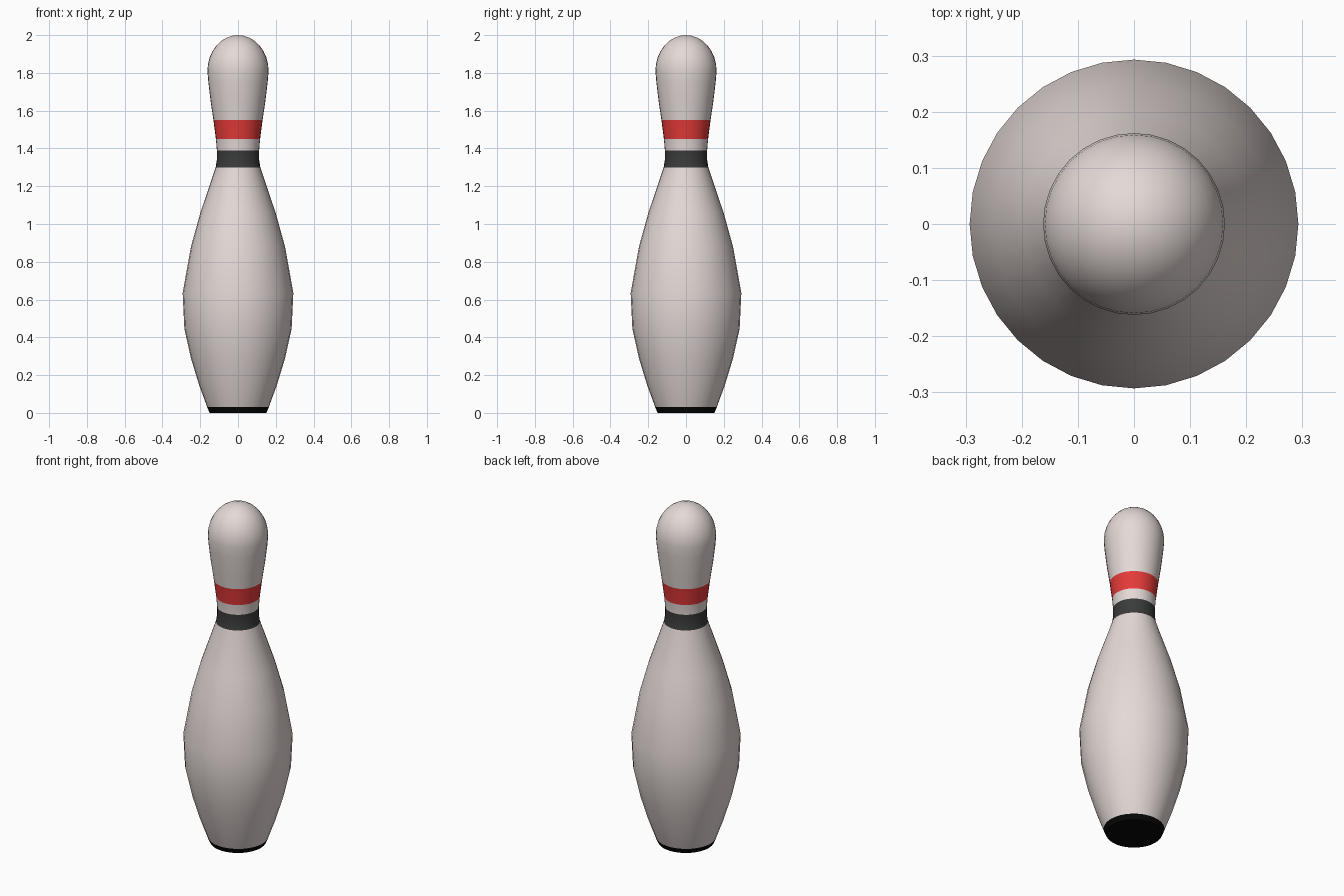
import bpy, bmesh, math

if "Cube" in bpy.data.objects:
    bpy.data.objects.remove(bpy.data.objects["Cube"])

def material(name, rgb):
    m = bpy.data.materials.new(name)
    m.diffuse_color = (*rgb, 1)
    m.use_nodes = True
    m.node_tree.nodes["Principled BSDF"].inputs["Base Color"].default_value = m.diffuse_color
    return m

mats = [material("ivory", (0.78, 0.70, 0.68)),
        material("red", (0.78, 0.043, 0.041)),
        material("charcoal", (0.042, 0.043, 0.043)),
        material("black", (0.002, 0.002, 0.002))]

# Side profile: radius, height
profile = [(0.15, 0), (0.163, 0.03), (0.205, 0.145), (0.248, 0.285), (0.284, 0.445),
           (0.293, 0.635), (0.249, 0.88), (0.199, 1.06), (0.118, 1.30),
           (0.112, 1.34), (0.112, 1.39), (0.117, 1.45), (0.130, 1.55),
           (0.145, 1.65), (0.157, 1.75), (0.162, 1.81)]
# Rounded head
for i in range(1, 8):
    a = math.radians(90 * i / 8)
    profile.append((0.162 * math.cos(a), 1.81 + 0.19 * math.sin(a)))

SIDES = 32
bm = bmesh.new()
rings = []
for r, z in profile:
    rings.append([bm.verts.new((r * math.cos(2 * math.pi * k / SIDES),
                                r * math.sin(2 * math.pi * k / SIDES), z))
                  for k in range(SIDES)])
for low, high in zip(rings, rings[1:]):
    for k in range(SIDES):
        n = (k + 1) % SIDES
        bm.faces.new((low[k], low[n], high[n], high[k]))
# Flat bottom and top of the head
bm.faces.new(rings[0][::-1])
tip = bm.verts.new((0, 0, 2))
for k in range(SIDES):
    bm.faces.new((rings[-1][k], rings[-1][(k + 1) % SIDES], tip))

# Colour bands by height
for f in bm.faces:
    z = sum(v.co.z for v in f.verts) / len(f.verts)
    if z < 0.03:
        f.material_index = 3
    elif 1.30 < z < 1.39:
        f.material_index = 2
    elif 1.45 < z < 1.55:
        f.material_index = 1

mesh = bpy.data.meshes.new("bowling_pin")
bm.to_mesh(mesh)
bm.free()
for m in mats:
    mesh.materials.append(m)
pin = bpy.data.objects.new("bowling_pin", mesh)
bpy.context.collection.objects.link(pin)
bpy.context.view_layer.objects.active = pin
pin.select_set(True)
bpy.ops.object.shade_smooth_by_angle(angle=math.radians(40))
